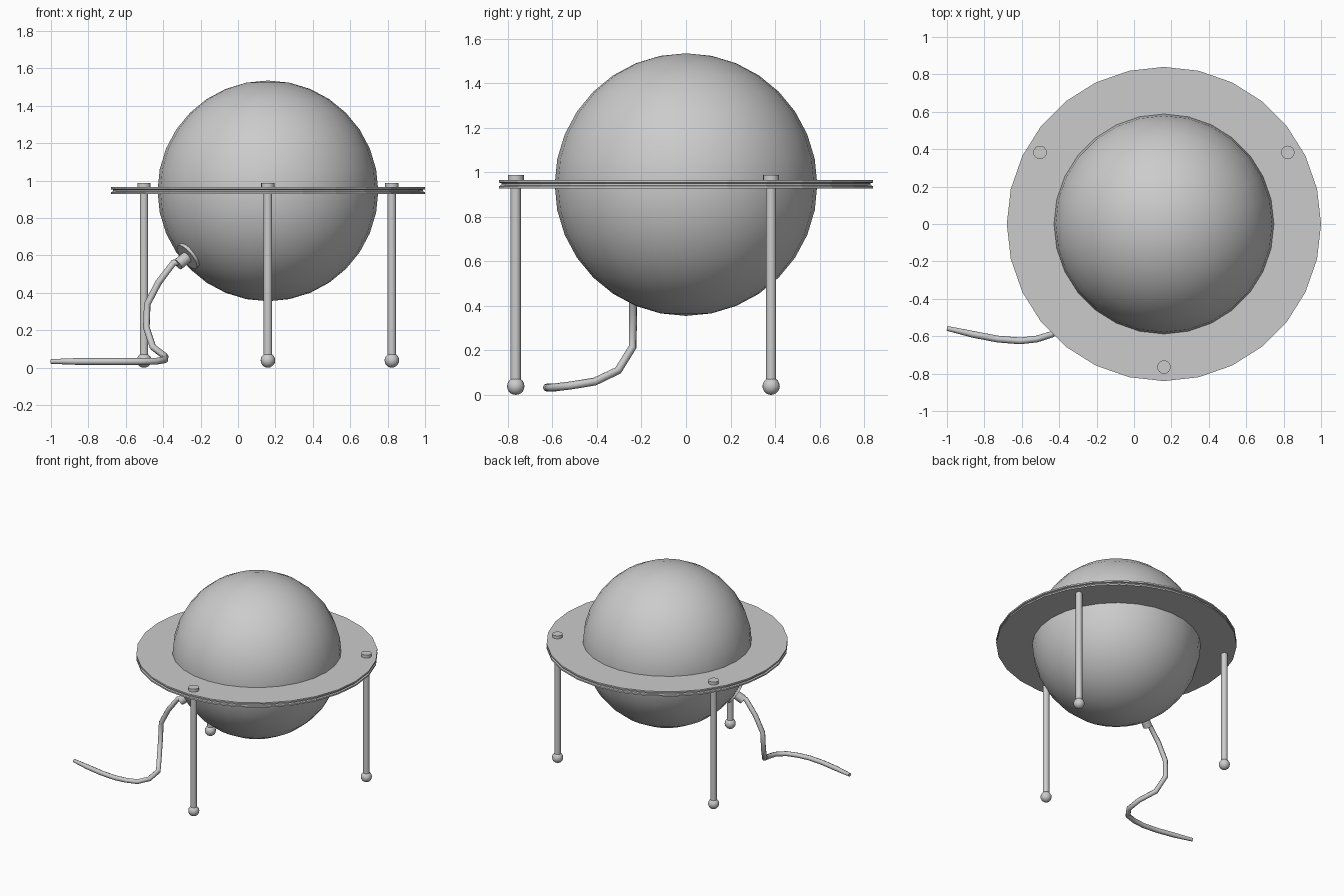
import bpy, bmesh, math
from mathutils import Vector

if "Cube" in bpy.data.objects:
    bpy.data.objects.remove(bpy.data.objects["Cube"])

CX, CZ, R = 0.16, 0.945, 0.59


def finish(name, angle=40):
    ob = bpy.context.object
    ob.name = name
    bpy.ops.object.shade_smooth_by_angle(angle=math.radians(angle))
    return ob


def cylinder(name, start, axis, length, r, sides=14):
    axis = Vector(axis).normalized()
    bpy.ops.mesh.primitive_cylinder_add(
        vertices=sides, radius=r, depth=length,
        location=Vector(start) + axis * length / 2,
        rotation=axis.to_track_quat('Z', 'Y').to_euler())
    return finish(name)


def ball(name, loc, r, segs, rings):
    bpy.ops.mesh.primitive_uv_sphere_add(segments=segs, ring_count=rings, radius=r, location=loc)
    return finish(name)


# Main globe
ball("globe", (CX, 0, CZ), R, 28, 16)

# Flat flange ring with a groove round its rim
profile = [(0.585, 0.928), (0.84, 0.928), (0.84, 0.939), (0.828, 0.942),
           (0.828, 0.951), (0.84, 0.954), (0.84, 0.965), (0.585, 0.965)]
bm = bmesh.new()
N = 28
loops = []
for i in range(N):
    a = 2 * math.pi * i / N
    loops.append([bm.verts.new((r * math.cos(a), r * math.sin(a), z)) for r, z in profile])
for i in range(N):
    p, q = loops[i], loops[(i + 1) % N]
    for j in range(len(profile)):
        k = (j + 1) % len(profile)
        bm.faces.new((p[j], q[j], q[k], p[k]))
bmesh.ops.recalc_face_normals(bm, faces=bm.faces)
mesh = bpy.data.meshes.new("flange_ring")
bm.to_mesh(mesh)
bm.free()
ring = bpy.data.objects.new("flange_ring", mesh)
ring.location.x = CX
bpy.context.collection.objects.link(ring)

# Three legs with ball feet and bolt caps
for name, deg in (("front", 270), ("right", 30), ("left", 150)):
    a = math.radians(deg)
    x, y = CX + 0.765 * math.cos(a), 0.765 * math.sin(a)
    cylinder(name + "_leg", (x, y, 0.04), (0, 0, 1), 0.93, 0.023)
    ball(name + "_foot", (x, y, 0.039), 0.039, 16, 10)
    cylinder(name + "_leg_cap", (x, y, 0.96), (0, 0, 1), 0.028, 0.036, 16)

# Cord socket: disc and collar pointing outward from the globe
axis = Vector((-0.41, -0.2, -0.335)).normalized()
centre = Vector((CX, 0, CZ))
cylinder("socket_disc", centre + axis * 0.57, axis, 0.028, 0.078, 20)
cylinder("socket_collar", centre + axis * 0.58, axis, 0.085, 0.032)

# Cord hanging from the socket and trailing along the floor
path = [tuple(centre + axis * 0.64), (-0.345, -0.235, 0.56), (-0.425, -0.237, 0.455),
        (-0.485, -0.238, 0.34), (-0.49, -0.24, 0.215), (-0.455, -0.305, 0.11),
        (-0.39, -0.41, 0.06), (-0.39, -0.52, 0.042), (-0.44, -0.59, 0.034),
        (-0.52, -0.615, 0.033), (-0.61, -0.625, 0.033), (-0.73, -0.615, 0.033),
        (-0.86, -0.59, 0.033), (-1.0, -0.558, 0.033)]
curve = bpy.data.curves.new("cord", 'CURVE')
curve.dimensions = '3D'
curve.bevel_depth = 0.018
curve.bevel_resolution = 2
curve.use_fill_caps = True
spline = curve.splines.new('POLY')
spline.points.add(len(path) - 1)
for pt, co in zip(spline.points, path):
    pt.co = (*co, 1)
spline.points[-1].radius = 0.7
spline.use_smooth = True
bpy.context.collection.objects.link(bpy.data.objects.new("cord", curve))
